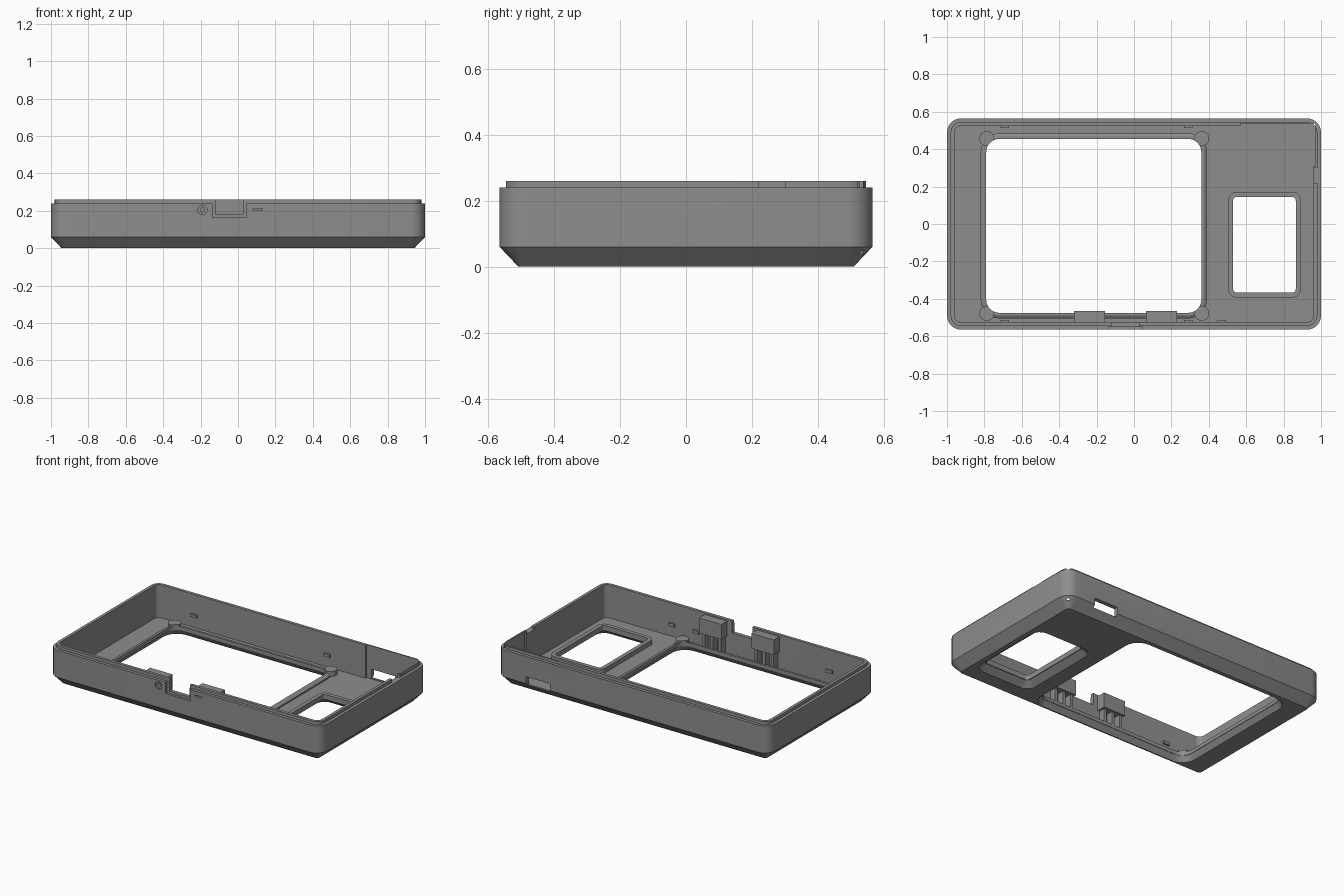
import bpy, bmesh, math

if "Cube" in bpy.data.objects:
    bpy.data.objects.remove(bpy.data.objects["Cube"])

grey = bpy.data.materials.new("grey_plastic")
grey.diffuse_color = (0.27, 0.27, 0.27, 1)
grey.use_nodes = True
grey.node_tree.nodes["Principled BSDF"].inputs["Base Color"].default_value = grey.diffuse_color
parts = []


def finish(bm, name):
    bmesh.ops.recalc_face_normals(bm, faces=bm.faces)
    me = bpy.data.meshes.new(name)
    bm.to_mesh(me)
    bm.free()
    ob = bpy.data.objects.new(name, me)
    bpy.context.collection.objects.link(ob)
    me.materials.append(grey)
    return ob


def rounded_rect(x0, x1, y0, y1, r, n=6):
    pts = []
    corners = [(x1 - r, y1 - r), (x0 + r, y1 - r), (x0 + r, y0 + r), (x1 - r, y0 + r)]
    for k, (cx, cy) in enumerate(corners):
        for i in range(n + 1):
            a = math.pi / 2 * (k + i / n)
            pts.append((cx + r * math.cos(a), cy + r * math.sin(a)))
    return pts


def loft(name, rect, radius, levels, ring=False):
    """Stack rounded rectangles; levels are (outset, z, smallest radius)."""
    x0, x1, y0, y1 = rect
    bm = bmesh.new()
    loops = []
    for o, z, rmin in levels:
        pts = rounded_rect(x0 - o, x1 + o, y0 - o, y1 + o, max(radius + o, rmin))
        loops.append([bm.verts.new((x, y, z)) for x, y in pts])
    pairs = list(zip(loops, loops[1:]))
    if ring:
        pairs.append((loops[-1], loops[0]))
    else:
        bm.faces.new(loops[0])
        bm.faces.new(loops[-1])
    n = len(loops[0])
    for a, b in pairs:
        for i in range(n):
            j = (i + 1) % n
            bm.faces.new((a[i], a[j], b[j], b[i]))
    return finish(bm, name)


def box(name, x0, x1, y0, y1, z0, z1):
    bm = bmesh.new()
    bmesh.ops.create_cube(bm, size=1)
    for v in bm.verts:
        v.co = ((x0 + x1) / 2 + v.co.x * (x1 - x0),
                (y0 + y1) / 2 + v.co.y * (y1 - y0),
                (z0 + z1) / 2 + v.co.z * (z1 - z0))
    return finish(bm, name)


def cylinder(name, x, y, z, r, depth, along_y=False):
    bm = bmesh.new()
    bmesh.ops.create_cone(bm, cap_ends=True, segments=24, radius1=r, radius2=r, depth=depth)
    for v in bm.verts:
        c = v.co.copy()
        v.co = (x + c.x, y + c.z, z + c.y) if along_y else (x + c.x, y + c.y, z + c.z)
    return finish(bm, name)


def cut(ob, cutter):
    mod = ob.modifiers.new("cut", 'BOOLEAN')
    mod.operation = 'DIFFERENCE'
    mod.solver = 'EXACT'
    mod.object = cutter
    dg = bpy.context.evaluated_depsgraph_get()
    me = bpy.data.meshes.new_from_object(ob.evaluated_get(dg))
    ob.modifiers.clear()
    ob.data = me
    bpy.data.objects.remove(cutter)


# Tray: chamfered base, straight wall, stepped lip, hollow inside
W, D, FLOOR = 1.0, 0.565, 0.04
tray = loft("case_tray", (-W, W, -D, D), 0.075, [
    (-0.057, 0, 0.02), (0, 0.06, 0), (0, 0.24, 0), (-0.02, 0.24, 0),
    (-0.02, 0.26, 0), (-0.04, 0.26, 0.02), (-0.04, FLOOR, 0.02)])
parts.append(tray)

# Screen and side windows, flared towards the underside
screen, side = (-0.79, 0.36, -0.475, 0.455), (0.53, 0.865, -0.367, 0.145)
for rect, r, flare in ((screen, 0.07, 0.025), (side, 0.02, 0.045)):
    cut(tray, loft("window_cutter", rect, r, [
        (flare * 1.25, -0.01, 0), (0, FLOOR, 0), (0, 0.1, 0)]))

# Thinned wall in the back right corner, and the gap in the lip beside it
cut(tray, box("corner_pocket", 0.57, 0.97, 0.31, 0.537, FLOOR, 0.3))
cut(tray, box("lip_gap", 0.94, 1.1, 0.22, 0.30, 0.24, 0.3))

# Port slot in the back wall
cut(tray, box("port_slot", 0.605, 0.78, 0.45, 0.7, 0.045, 0.105))

# Front notch with a shallow outer recess, light slot and reset hole
cut(tray, box("notch_recess", -0.137, 0.045, -0.7, -0.55, 0.165, 0.3))
cut(tray, box("notch", -0.12, 0.028, -0.7, -0.45, 0.18, 0.3))
cut(tray, box("light_slot", 0.08, 0.13, -0.7, -0.5, 0.203, 0.213))
cut(tray, cylinder("hole_recess", -0.19, -0.565, 0.205, 0.025, 0.02, True))
cut(tray, cylinder("hole", -0.19, -0.54, 0.205, 0.012, 0.1, True))

# Raised rims around both windows
parts.append(loft("screen_rim", screen, 0.07, [
    (0.03, 0.036, 0), (0.03, 0.05, 0), (0.015, 0.06, 0), (0, 0.06, 0), (0, 0.036, 0)], True))
parts.append(loft("side_window_rim", side, 0.02, [
    (0.027, 0.036, 0), (0.027, 0.07, 0), (0, 0.07, 0), (0, 0.036, 0)], True))

# Round pads at the screen corners
for x in (-0.787, 0.362):
    for y in (-0.478, 0.457):
        pad = cylinder("corner_pad", x, y, 0.055, 0.04, 0.036)
        cut(pad, loft("pad_cutter", screen, 0.07, [(0, 0, 0), (0, 0.2, 0)]))
        parts.append(pad)

# Front support blocks, each carried on three ribs
for x0 in (-0.32, 0.065):
    x1 = x0 + 0.165
    parts.append(box("support_block", x0, x1, -0.53, -0.465, 0.15, 0.25))
    for i in range(3):
        rx = x0 + 0.012 + i * 0.06
        parts.append(box("support_rib", rx, rx + 0.02, -0.53, -0.48, FLOOR - 0.004, 0.155))

# Small snap ridges on the inner walls
for x, s in ((-0.69, 1), (0.29, 1), (-0.69, -1), (0.29, -1), (0.47, -1)):
    y0, y1 = sorted((s * 0.514, s * 0.53))
    parts.append(box("snap_ridge", x - 0.023, x + 0.023, y0, y1, 0.11, 0.13))

# Smooth the rounded corners, keep edges sharp
for ob in parts:
    bpy.ops.object.select_all(action='DESELECT')
    ob.select_set(True)
    bpy.context.view_layer.objects.active = ob
    bpy.ops.object.shade_smooth_by_angle(angle=math.radians(30))
